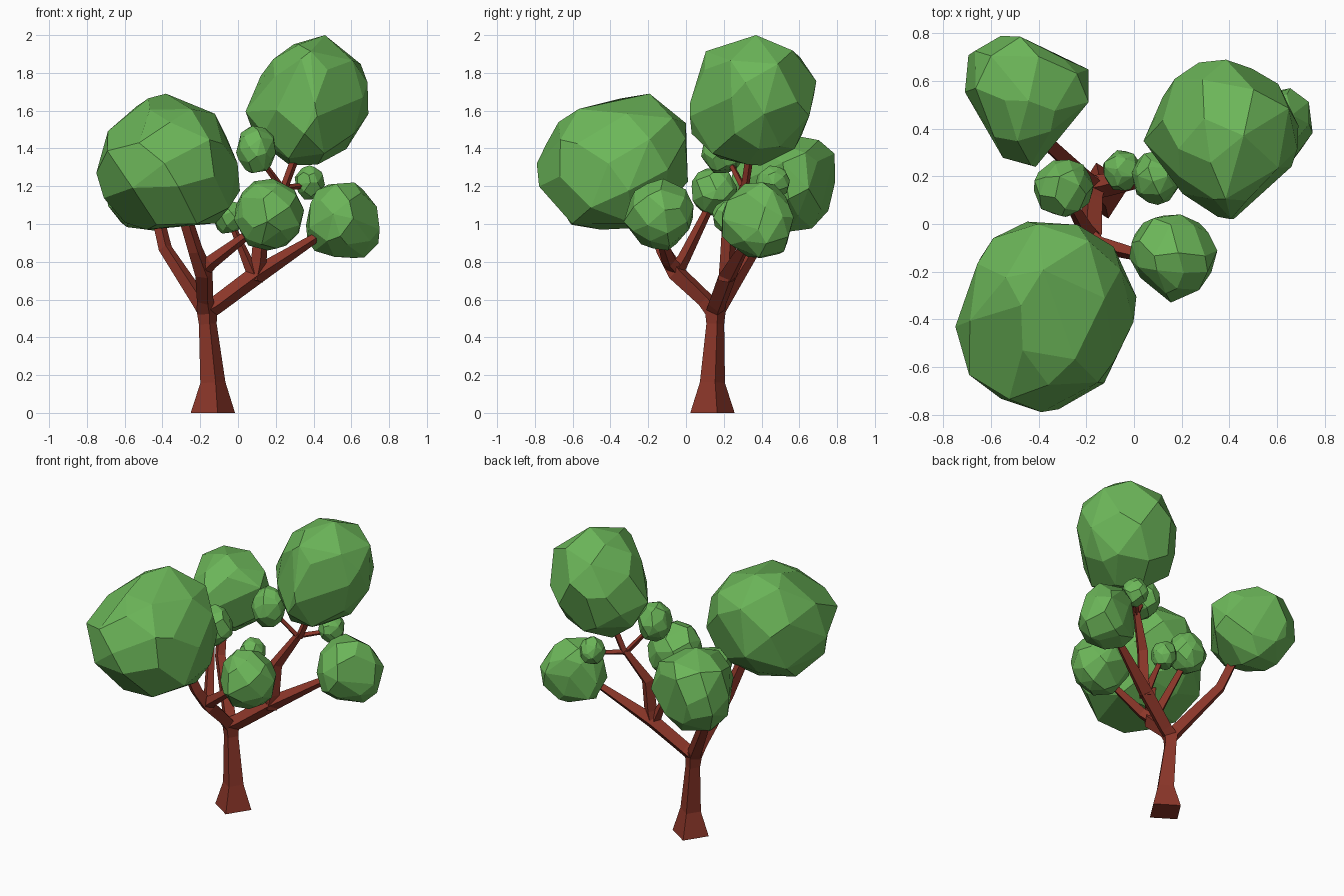
import bpy, bmesh, math, random
from mathutils import Vector

if "Cube" in bpy.data.objects:
    bpy.data.objects.remove(bpy.data.objects["Cube"])


def material(name, color):
    m = bpy.data.materials.new(name)
    m.diffuse_color = color
    m.use_nodes = True
    m.node_tree.nodes["Principled BSDF"].inputs["Base Color"].default_value = m.diffuse_color
    return m


BARK = material("bark", (0.26, 0.037, 0.022, 1))
LEAF = material("leaf", (0.15, 0.47, 0.10, 1))
CORNER = Vector((0.21, -0.98, 0))


def finish(bm, name, mat):
    bmesh.ops.recalc_face_normals(bm, faces=bm.faces[:])
    me = bpy.data.meshes.new(name)
    bm.to_mesh(me)
    bm.free()
    me.materials.append(mat)
    ob = bpy.data.objects.new(name, me)
    bpy.context.collection.objects.link(ob)


def limb(name, points):
    """Four-sided tapering tube through (x, y, z, radius) points."""
    bm = bmesh.new()
    P = [Vector(p[:3]) for p in points]
    rings = []
    for i, p in enumerate(P):
        t = Vector((0, 0, 0))
        if i > 0:
            t += (p - P[i - 1]).normalized()
        if i < len(P) - 1:
            t += (P[i + 1] - p).normalized()
        t.normalize()
        u = (CORNER - t * CORNER.dot(t)).normalized()
        v = t.cross(u)
        r = points[i][3]
        rings.append([bm.verts.new(p + r * d) for d in (u, v, -u, -v)])
    for a, b in zip(rings, rings[1:]):
        for k in range(4):
            j = (k + 1) % 4
            bm.faces.new((a[k], a[j], b[j], b[k]))
    bm.faces.new(rings[0])
    bm.faces.new(rings[-1])
    finish(bm, name, BARK)


def foliage(name, lo, hi, lean, seed, n=38):
    """Faceted irregular clump fitted to a box; lean gives its reach along the
    plane diagonals (++, +-, --, -+) so that it bulges like the tree's crowns."""
    rnd = random.Random(seed)
    lo, hi = Vector(lo), Vector(hi)
    center, half = (lo + hi) / 2, (hi - lo) / 2
    # target reach for the axes and diagonals, and the off-centre core
    targets, core, count = [], Vector((0, 0, 0)), [0, 0, 0]
    for k in range(3):
        for s in (1, -1):
            d = Vector((0, 0, 0))
            d[k] = s
            targets.append((d, half[k]))
    for (i, j), reach in lean.items():
        count[i] += 1
        count[j] += 1
        for (si, sj), r in zip(((1, 1), (1, -1), (-1, -1), (-1, 1)), reach):
            d = Vector((0, 0, 0))
            d[i], d[j] = si, sj
            d.normalize()
            targets.append((d, r))
            core += d * r / 2
    core = Vector([core[k] / max(1, count[k]) for k in range(3)])
    pts = []
    for i in range(n):
        z = 1 - 2 * (i + 0.5) / n
        a = i * 2.39996 + seed
        s = math.sqrt(1 - z * z)
        d = Vector((s * math.cos(a), s * math.sin(a), z))
        d += Vector([rnd.uniform(-0.17, 0.17) for _ in range(3)])
        d = d.normalized() * rnd.uniform(0.96, 1.04)
        pts.append(Vector([d[k] * half[k] for k in range(3)]))
    # pull the points gradually towards those reaches
    for _ in range(15):
        for d, r in targets:
            delta = r - core.dot(d) - max(p.dot(d) for p in pts)
            for p in pts:
                p += d * delta * 0.5 * max(0, p.normalized().dot(d)) ** 4
    # exact fit to the box
    for k in range(3):
        a, b = min(p[k] for p in pts), max(p[k] for p in pts)
        for p in pts:
            p[k] = lo[k] + (p[k] - a) / (b - a) * (hi[k] - lo[k])
    bm = bmesh.new()
    for p in pts:
        bm.verts.new(p)
    bmesh.ops.convex_hull(bm, input=bm.verts[:])
    loose = [v for v in bm.verts if not v.link_faces]
    bmesh.ops.delete(bm, geom=loose, context='VERTS')
    # merge nearly coplanar triangles into larger facets
    bmesh.ops.dissolve_limit(bm, angle_limit=math.radians(13),
                             verts=bm.verts[:], edges=bm.edges[:])
    finish(bm, name, LEAF)


# trunk with flared foot
limb("trunk", [(-0.133, 0.14, 0, 0.12), (-0.133, 0.14, 0.16, 0.068),
               (-0.16, 0.155, 0.47, 0.048), (-0.165, 0.155, 0.57, 0.06)])

# right bough and its branches
limb("right_bough", [(-0.165, 0.155, 0.54, 0.05), (-0.11, 0.165, 0.575, 0.048),
                     (0.09, 0.22, 0.725, 0.05), (0.40, 0.33, 0.92, 0.026),
                     (0.52, 0.37, 1.0, 0.02)])
limb("upper_branch", [(0.09, 0.215, 0.70, 0.045), (0.11, 0.22, 0.80, 0.042),
                      (0.125, 0.23, 1.0, 0.04), (0.24, 0.31, 1.20, 0.024)])
limb("crown_twig", [(0.24, 0.31, 1.18, 0.022), (0.34, 0.35, 1.45, 0.022)])
limb("inner_twig", [(0.24, 0.31, 1.18, 0.018), (0.10, 0.21, 1.37, 0.014)])
limb("outer_twig", [(0.23, 0.30, 1.19, 0.018), (0.37, 0.45, 1.205, 0.014)])
limb("middle_twig", [(0.09, 0.215, 0.71, 0.035), (0.0, 0.215, 0.92, 0.02),
                     (-0.05, 0.22, 1.04, 0.016)])

# back left bough
limb("back_bough", [(-0.16, 0.15, 0.53, 0.05), (-0.20, 0.19, 0.59, 0.045),
                    (-0.385, 0.36, 0.87, 0.036), (-0.44, 0.47, 1.1, 0.032)])

# front bough and its branches
limb("front_bough", [(-0.165, 0.155, 0.53, 0.05), (-0.175, 0.10, 0.60, 0.045),
                     (-0.18, -0.05, 0.74, 0.05), (-0.225, -0.12, 0.86, 0.04),
                     (-0.30, -0.19, 1.1, 0.034)])
limb("side_branch", [(-0.18, -0.055, 0.76, 0.04), (-0.14, -0.09, 0.80, 0.038),
                     (0.02, -0.13, 0.92, 0.026), (0.12, -0.14, 1.0, 0.024)])
limb("rear_branch", [(-0.18, -0.05, 0.75, 0.04), (-0.21, -0.01, 0.82, 0.034),
                     (-0.29, 0.13, 1.1, 0.022)])

# foliage clumps: name, box minimum, box maximum, diagonal reaches per plane
XY, XZ, YZ = (0, 1), (0, 2), (1, 2)
CLUMPS = [
    ("large_front_foliage", (-0.75, -0.79, 0.97), (0.01, 0.01, 1.69),
     {XY: (.41, .37, .40, .39), XZ: (.355, .41, .39, .34), YZ: (.42, .37, .39, .35)}),
    ("crown_foliage", (0.04, 0.02, 1.31), (0.69, 0.69, 2.00),
     {XY: (.335, .29, .275, .317), XZ: (.337, .33, .337, .28), YZ: (.337, .337, .355, .36)}),
    ("back_foliage", (-0.71, 0.24, 0.96), (-0.19, 0.79, 1.48),
     {XY: (.275, .215, .235, .31), YZ: (.30, .28, .25, .25)}),
    ("right_foliage", (0.36, 0.19, 0.82), (0.75, 0.57, 1.22),
     {XY: (.22, .17, .18, .18), XZ: (.19, .22, .22, .21)}),
    ("front_foliage", (-0.02, -0.33, 0.86), (0.35, 0.04, 1.24),
     {XY: (.183, .17, .155, .195)}),
    ("left_foliage", (-0.42, 0.03, 1.04), (-0.17, 0.27, 1.30), {}),
    ("middle_foliage", (-0.13, 0.14, 0.95), (0.03, 0.31, 1.13), {}),
    ("inner_foliage", (-0.01, 0.08, 1.27), (0.20, 0.31, 1.52), {}),
    ("outer_foliage", (0.30, 0.37, 1.13), (0.46, 0.55, 1.31), {}),
]
for i, (name, lo, hi, lean) in enumerate(CLUMPS):
    foliage(name, lo, hi, lean, i + 3)
